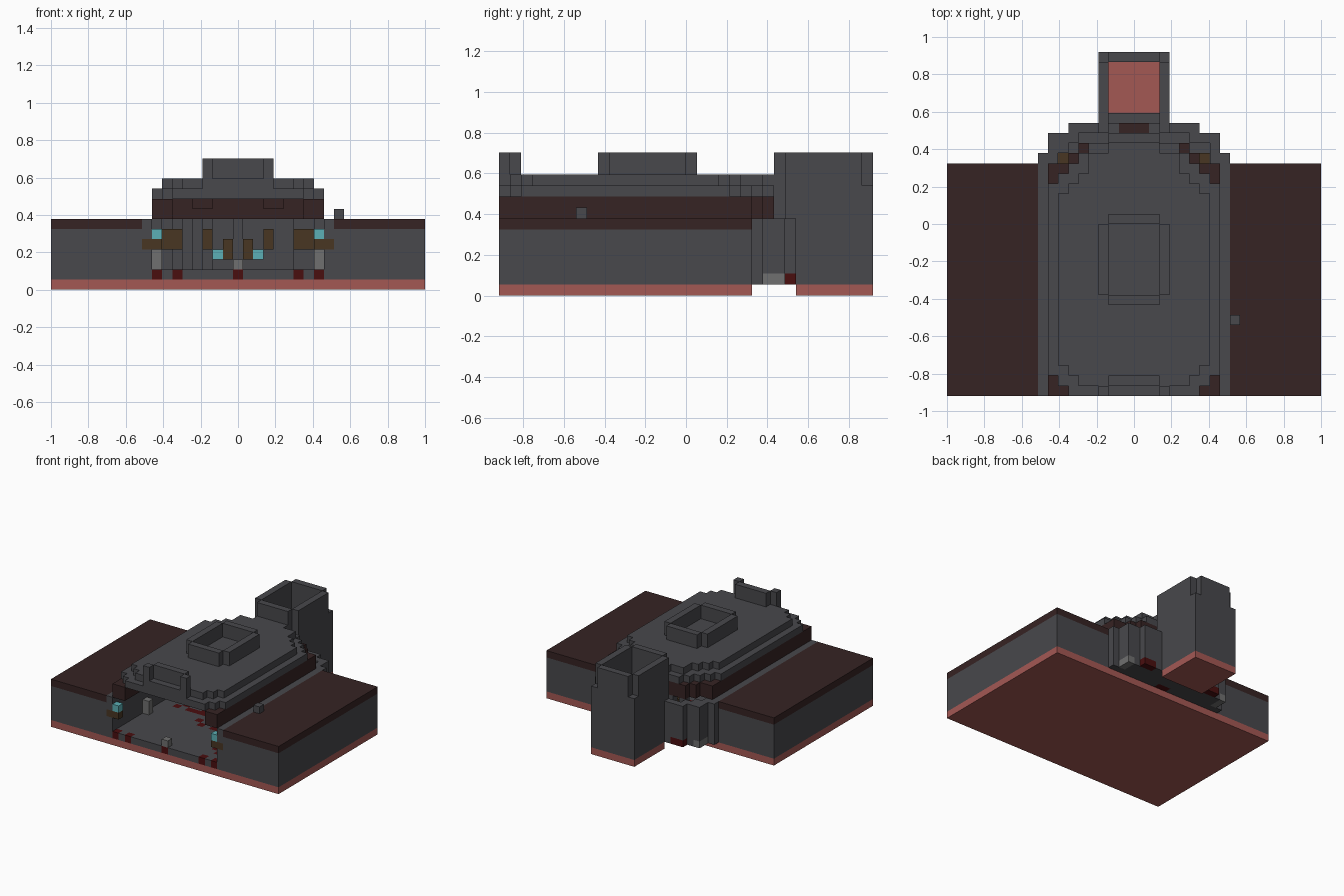
import bpy, bmesh, random
from mathutils import Vector

random.seed(4)
S = 2 / 37                      # edge of one block
ROWS = 34                       # depth in blocks
cube = bpy.data.objects.get("Cube")
if cube:
    bpy.data.objects.remove(cube)

COLOURS = {
    "stone_grey": (72, 72, 76),
    "dark_soil": (54, 35, 35),
    "pink_base": (164, 88, 84),
    "deep_red": (74, 14, 15),
    "wood_brown": (72, 54, 34),
    "teal_glow": (92, 176, 182),
    "light_stone": (112, 112, 112),
}


def linear(v):
    v /= 255
    return v / 12.92 if v <= 0.04045 else ((v + 0.055) / 1.055) ** 2.4


mats = {}
for name, rgb in COLOURS.items():
    m = bpy.data.materials.new(name)
    m.use_nodes = True
    col = (*[linear(v) for v in rgb], 1)
    m.diffuse_color = col
    bsdf = m.node_tree.nodes["Principled BSDF"]
    bsdf.inputs["Base Color"].default_value = col
    bsdf.inputs["Roughness"].default_value = 0.9
    mats[name] = m

grid = {}                       # (column, row, layer) -> (part, material)


def put(part, mat, cols, rows, layers):
    for c in cols:
        for r in rows:
            for z in layers:
                grid[c, r, z] = (part, mat)


def span(w):
    return range(-w, w + 1)


def pair(a, b):
    """Mirrored columns from a to b on both sides."""
    return [s * c for c in range(a, b + 1) for s in (-1, 1)]


def plan(part, mat, widths, layers):
    """Slab whose half width changes row by row."""
    for r, w in enumerate(widths):
        if w >= 0:
            put(part, mat, span(w), [r], layers)


def carve(cols, rows, layers):
    for c in cols:
        for r in rows:
            for z in layers:
                grid.pop((c, r, z), None)


# Ground block: base, stone and soil layer
put("ground_base", "pink_base", span(18), range(23), [0])
put("ground_stone", "stone_grey", span(18), range(23), range(1, 6))
put("ground_soil", "dark_soil", span(18), range(23), [6])

# Stone chamber with a stepped rear bay
bay = [9] * 24 + [8, 8, 6]
plan("chamber", "stone_grey", bay, range(1, 7))
for r in range(26):
    w = 8 if r < 23 else bay[r + 1] - 1
    carve(span(w), [r], range(2, 7))
for c in pair(3, 7)[::4] + [0]:
    put("chamber_pillar", "stone_grey", [c], [24], range(2, 7))

# Chamber floor with red patches and light stones
put("floor", "stone_grey", span(8), range(25), [1])
for i in range(13):
    c, r = random.randint(-7, 7), random.randint(2, 22)
    for j in range(4):
        grid[c, r, 1] = ("floor", "deep_red")
        c = max(-8, min(8, c + random.choice((-1, 0, 1))))
        r = max(1, min(23, r + random.choice((-1, 0, 1))))
put("floor", "deep_red", [-8, -6, 0, 6, 8], [0], [1])
put("floor", "light_stone", pair(8, 8), [24, 25], [1])
put("floor", "deep_red", pair(5, 6), [26], [1])
put("floor_stone", "light_stone", [0], [0], [2])
put("floor_stone", "light_stone", pair(8, 8), [7], [2, 3])

# Wooden fittings and glowing lamps
put("wood_fitting", "wood_brown", pair(8, 9), [0], [4])
put("wood_fitting", "wood_brown", pair(6, 7), [23], [4, 5])
put("wood_fitting", "wood_brown", pair(3, 3), [23], [4, 5])
put("wood_fitting", "wood_brown", pair(1, 1), [23], [3, 4])
put("lamp", "teal_glow", pair(8, 8), [0], [5])
put("lamp", "teal_glow", pair(2, 2), [23], [3])

# Dark wall carrying the roof
plan("roof_wall", "dark_soil", [8] * 23 + [6, 5, 2], [7, 8])
carve(span(6), range(22), [7, 8])
put("roof_wall", "dark_soil", pair(3, 4), [20, 21], [8])

# Two-step roof
plan("roof_lower", "stone_grey", [6, 7] + [8] * 19 + [7, 6, 5, 4], [9])
plan("roof_upper", "stone_grey", [3, 5, 6] + [7] * 17 + [6, 5, 4, 4, 2], [10])

# Rounded vent ring on the roof, and the partial one at the front
put("roof_vent", "stone_grey", pair(3, 3), range(10, 17), [11, 12])
put("roof_vent", "stone_grey", span(2), [9, 17], [11, 12])
put("front_vent", "stone_grey", pair(3, 3), [0], [11, 12])
put("front_vent", "stone_grey", span(2), [1], [11, 12])

# Hollow rear tower
put("tower_base", "pink_base", span(3), range(27, 34), [0])
put("tower", "stone_grey", pair(3, 3), range(27, 33), range(1, 13))
put("tower", "stone_grey", span(3), [33], range(1, 10))
put("tower", "stone_grey", span(2), [33], range(10, 13))
put("tower", "stone_grey", span(2), [27], range(1, 7))
put("tower", "stone_grey", pair(3, 3), [26], range(7, 13))
put("tower", "stone_grey", span(2), [25], range(7, 13))
put("tower_ledge", "stone_grey", pair(2, 2), [26], [7])
put("tower_ledge", "dark_soil", span(1), [26], [7])

# Loose stone on the soil
put("loose_stone", "stone_grey", [10], [7], [7])

# Turn each part's blocks into a mesh of its exposed faces
DIRS = [Vector(s * (i == a) for i in range(3)) for a in range(3) for s in (-1, 1)]
names = list(mats)
for part in sorted({p for p, m in grid.values()}):
    bm = bmesh.new()
    used = []
    for cell, (p, mat) in grid.items():
        if p != part:
            continue
        if mat not in used:
            used.append(mat)
        c, r, z = cell
        mid = Vector((c, r + 0.5 - ROWS / 2, z + 0.5))
        for d in DIRS:
            if tuple(int(a + b) for a, b in zip(cell, d)) in grid:
                continue
            u = Vector((d.z, d.x, d.y))
            v = d.cross(u)
            corners = (u + v, v - u, -u - v, u - v)
            f = bm.faces.new([bm.verts.new((mid + (d + k) / 2) * S) for k in corners])
            f.material_index = used.index(mat)
    bmesh.ops.remove_doubles(bm, verts=bm.verts, dist=S / 100)
    mesh = bpy.data.meshes.new(part)
    bm.to_mesh(mesh)
    bm.free()
    for mat in used:
        mesh.materials.append(mats[mat])
    bpy.context.collection.objects.link(bpy.data.objects.new(part, mesh))
